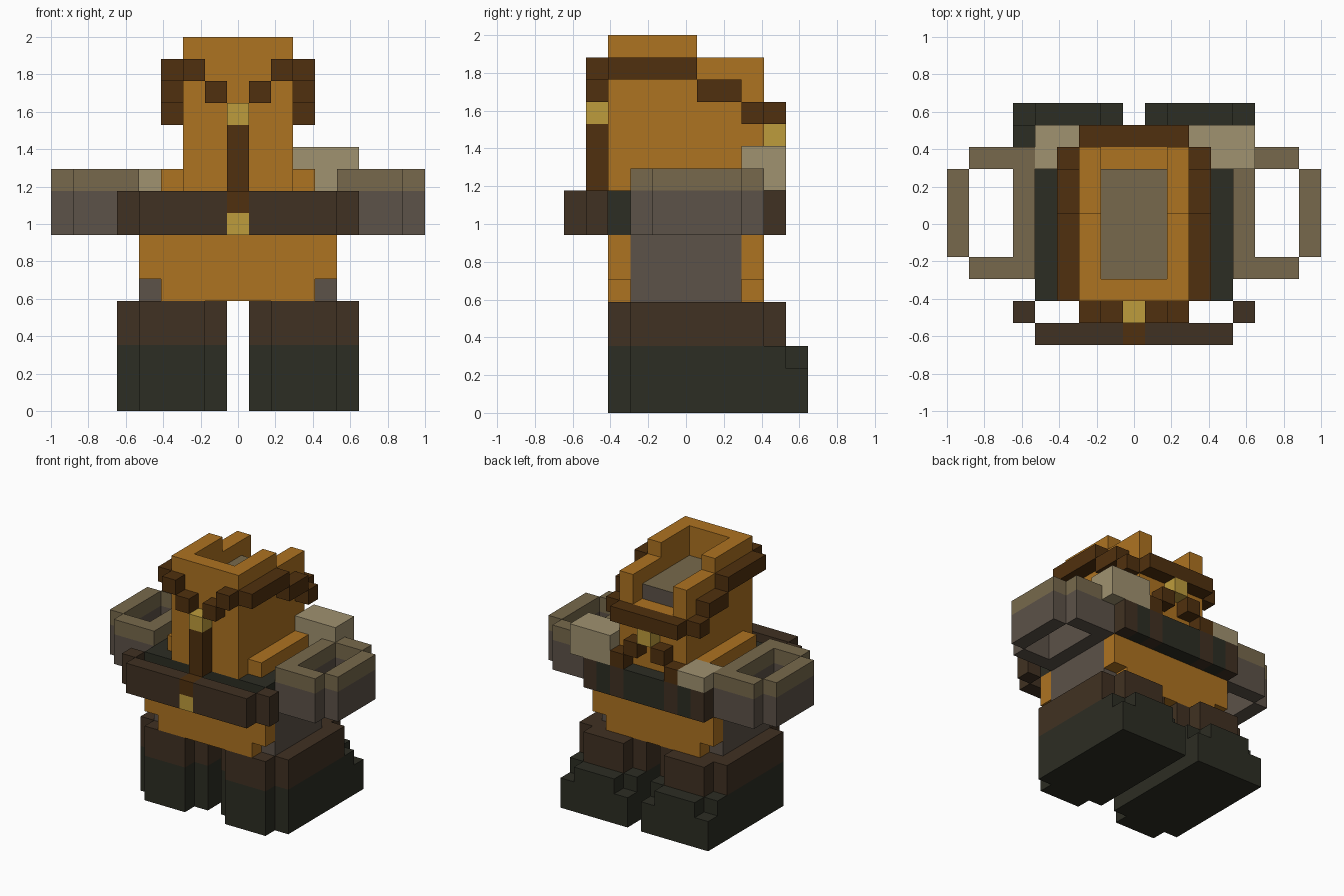
import bpy, bmesh
from mathutils import Matrix, Vector

if "Cube" in bpy.data.objects:
    bpy.data.objects.remove(bpy.data.objects["Cube"], do_unlink=True)

U = 2 / 17  # size of one block


def linear(c):
    c /= 255
    return c / 12.92 if c <= 0.04045 else ((c + 0.055) / 1.055) ** 2.4


def material(name, r, g, b):
    m = bpy.data.materials.new(name)
    m.use_nodes = True
    col = (linear(r), linear(g), linear(b), 1)
    m.diffuse_color = col
    bsdf = m.node_tree.nodes["Principled BSDF"]
    bsdf.inputs["Base Color"].default_value = col
    bsdf.inputs["Roughness"].default_value = 0.9
    return m


ORANGE = material("orange", 174, 115, 33)
LEATHER = material("dark_leather", 80, 48, 14)
GOLD = material("gold", 190, 156, 60)
TAN = material("tan", 160, 146, 112)
OLIVE = material("olive_brown", 119, 105, 76)
GREY = material("warm_grey", 92, 82, 72)
BROWN = material("deep_brown", 64, 49, 34)
GREEN = material("black_green", 44, 45, 35)


def part(name, mat, boxes, mirror=False):
    """Boxes are (x0, x1, y0, y1, z0, z1) in blocks; mirror repeats them on -x."""
    boxes = list(boxes)
    if mirror:
        boxes += [(-b[1], -b[0], *b[2:]) for b in boxes]
    bm = bmesh.new()
    for x0, x1, y0, y1, z0, z1 in boxes:
        centre = Vector((x0 + x1, y0 + y1, z0 + z1)) * U / 2
        size = Vector((x1 - x0, y1 - y0, z1 - z0)) * U
        bmesh.ops.create_cube(bm, size=1, matrix=Matrix.Translation(centre) @ Matrix.Diagonal((*size, 1)))
    me = bpy.data.meshes.new(name)
    bm.to_mesh(me)
    bm.free()
    me.materials.append(mat)
    ob = bpy.data.objects.new(name, me)
    bpy.context.collection.objects.link(ob)
    return ob


# Boots with stepped toes
part("boots", GREEN, [
    (0.5, 5.5, -2.5, 4.5, 0, 3),
    (1.5, 4.5, -3.5, -2.5, 0, 3),
    (0.5, 5.5, 4.5, 5.5, 0, 2),
    (1.5, 4.5, 4.5, 5.5, 2, 3)], True)

# Trousers with notched corners
part("trousers", BROWN, [
    (0.5, 5.5, -2.5, 3.5, 3, 5),
    (1.5, 4.5, -3.5, -2.5, 3, 5),
    (1.5, 4.5, 3.5, 4.5, 3, 5)], True)

# Torso: coat core and overhanging front and back panels
part("coat", ORANGE, [
    (-3.5, 3.5, -3.5, 3.5, 5, 6),
    (-3.5, 3.5, -2.5, 2.5, 6, 8),
    (-4.5, 4.5, -3.5, -2.5, 6, 8),
    (-4.5, 4.5, 2.5, 3.5, 6, 8)])
part("hip_sides", GREY, [(3.5, 4.5, -2.5, 2.5, 5, 8)], True)
part("chest", GREEN, [(-4.5, 4.5, -3.5, 3.5, 8, 10)])
part("shoulder_ledges", ORANGE, [(2.5, 3.5, -2.5, 2.5, 10, 11)], True)

# Belt standing off the front, with a clasp
part("belt_front", BROWN, [
    (0.5, 4.5, -5.5, -4.5, 8, 10),
    (4.5, 5.5, -4.5, -3.5, 8, 10)], True)
part("belt_strap_end", LEATHER, [(-0.5, 0.5, -5.5, -4.5, 9, 10)])
part("belt_clasp", GOLD, [(-0.5, 0.5, -5.5, -4.5, 8, 9)])

# Striped belt at the other side
part("belt_rear_stripes", BROWN, [
    (1.5, 2.5, 3.5, 4.5, 8, 10),
    (3.5, 4.5, 3.5, 4.5, 8, 10)], True)
part("belt_rear", GREEN, [(-1.5, 1.5, 3.5, 4.5, 8, 10)])
part("belt_rear_sides", GREEN, [(2.5, 3.5, 3.5, 4.5, 8, 10)], True)


# Arms: open rings with an olive upper layer
def ring(z0, z1):
    return [(4.5, 5.5, -2.5, 3.5, z0, z1),
            (5.5, 7.5, -2.5, -1.5, z0, z1),
            (5.5, 7.5, 2.5, 3.5, z0, z1),
            (7.5, 8.5, -1.5, 2.5, z0, z1)]


part("arm_lower", GREY, ring(8, 10), True)
part("arm_upper", OLIVE, ring(10, 11), True)

# Hands, the left one higher
part("left_hand", TAN, [
    (2.5, 4.5, 2.5, 4.5, 10, 11),
    (4.5, 5.5, 3.5, 4.5, 10, 11),
    (2.5, 5.5, 2.5, 4.5, 11, 12)])
part("right_hand", TAN, [(-4.5, -2.5, 2.5, 4.5, 10, 11)])

# Hollow hood, open at the top and at one side
part("hood_base", ORANGE, [(-2.5, 2.5, -3.5, 3.5, 10, 14)])
part("hood_front", ORANGE, [(-1.5, 1.5, -3.5, -2.5, 14, 17)])
part("hood_walls", ORANGE, [
    (1.5, 2.5, -3.5, 0.5, 14, 17),
    (1.5, 2.5, 0.5, 3.5, 14, 16)], True)

# Block inside the hood: olive on top, grey sides
inner = part("hood_filling", GREY, [(-1.5, 1.5, -2.5, 2.5, 14, 15)])
inner.data.materials.append(OLIVE)
for p in inner.data.polygons:
    p.material_index = 1 if p.normal.z > 0.5 else 0

# Leather band stepping down around the hood
part("head_band_sides", LEATHER, [
    (2.5, 3.5, -3.5, 0.5, 15, 16),
    (2.5, 3.5, 0.5, 2.5, 14, 15),
    (2.5, 3.5, 2.5, 3.5, 13, 14),
    (1.5, 2.5, -4.5, -3.5, 15, 16),
    (0.5, 1.5, -4.5, -3.5, 14, 15)], True)
part("head_band_rear", LEATHER, [(-2.5, 2.5, 3.5, 4.5, 13, 14)])
part("band_buckles", GOLD, [
    (-0.5, 0.5, -4.5, -3.5, 13, 14),
    (-0.5, 0.5, 3.5, 4.5, 12, 13)])

# Straps hanging from the buckles
part("front_strap", LEATHER, [(-0.5, 0.5, -4.5, -3.5, 10, 13)])
part("rear_straps", LEATHER, [
    (0.5, 1.5, 3.5, 4.5, 11, 12),
    (1.5, 2.5, 3.5, 4.5, 10, 11)], True)
